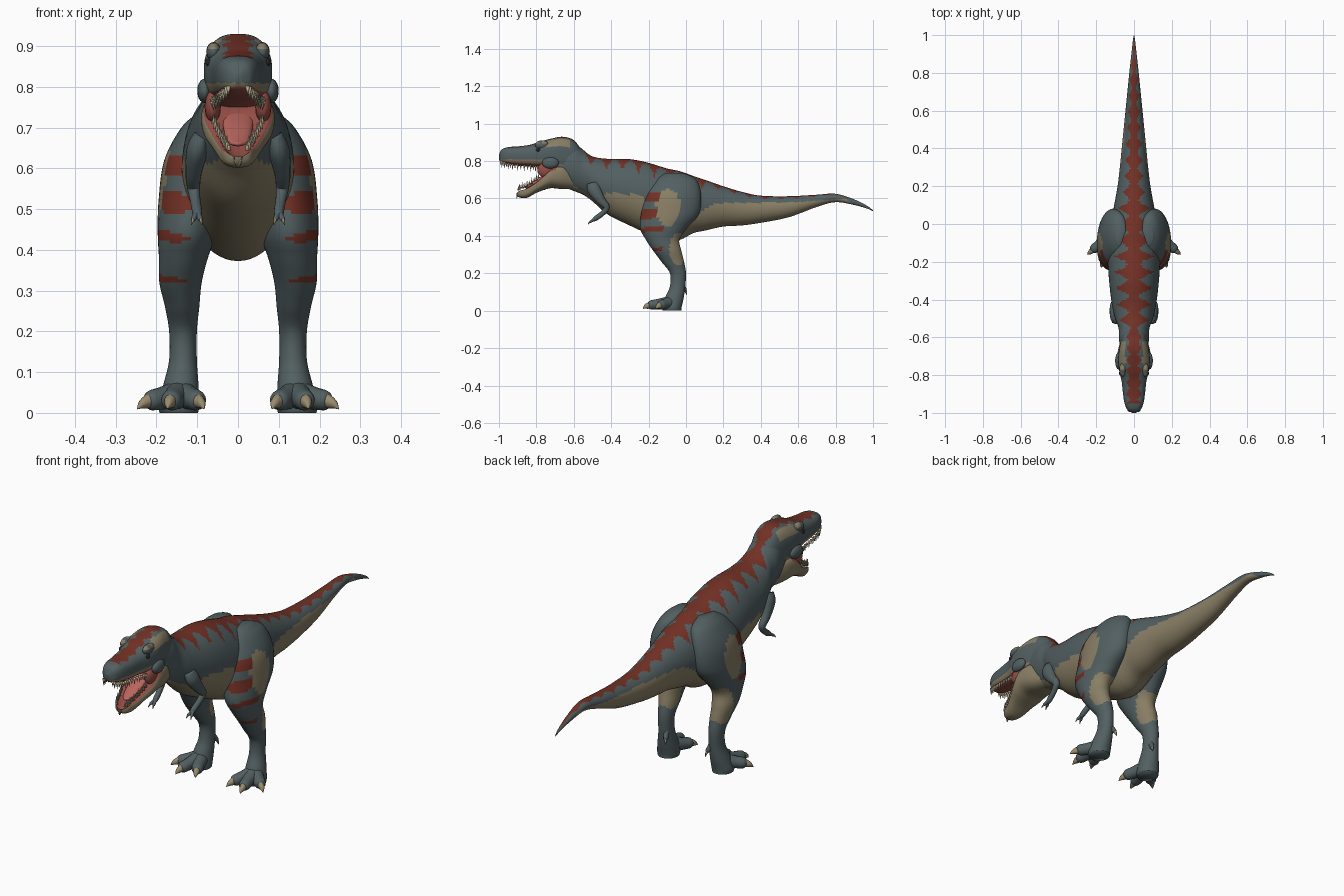
import bpy
import bmesh
import math
from mathutils import Vector, Matrix

default = bpy.data.objects.get("Cube")
if default:
    bpy.data.objects.remove(default, do_unlink=True)

PALETTE = {
    "slate_skin": (0.085, 0.115, 0.12),
    "tan_skin": (0.25, 0.21, 0.13),
    "rust_stripe": (0.17, 0.03, 0.018),
    "mouth_flesh": (0.3, 0.075, 0.06),
    "tongue_pink": (0.48, 0.13, 0.11),
    "tooth_ivory": (0.5, 0.44, 0.3),
    "claw_horn": (0.32, 0.26, 0.16),
    "eye_dark": (0.02, 0.018, 0.015),
}


def make_material(name, colour):
    material = bpy.data.materials.new(name)
    material.use_nodes = True
    rgba = (*colour, 1)
    material.diffuse_color = rgba
    shader = next(n for n in material.node_tree.nodes if n.type == "BSDF_PRINCIPLED")
    shader.inputs["Base Color"].default_value = rgba
    shader.inputs["Roughness"].default_value = 0.7
    return material


MATERIALS = {name: make_material(name, colour) for name, colour in PALETTE.items()}


def finish(name, bm, paint, mirrored=False):
    """Turn a bmesh into an object; paint is a colour name or a rule(centre, normal)."""
    bmesh.ops.recalc_face_normals(bm, faces=bm.faces[:])
    mesh = bpy.data.meshes.new(name)
    bm.to_mesh(mesh)
    bm.free()
    slots = []
    for face in mesh.polygons:
        colour = paint if isinstance(paint, str) else paint(face.center, face.normal)
        if colour not in slots:
            slots.append(colour)
            mesh.materials.append(MATERIALS[colour])
        face.material_index = slots.index(colour)
        face.use_smooth = True
    thing = bpy.data.objects.new(name, mesh)
    bpy.context.collection.objects.link(thing)
    if mirrored:
        thing.modifiers.new("Mirror", "MIRROR")
    return thing


def smooth(keys, steps):
    """Catmull-Rom samples through the key tuples."""
    samples = []
    last = len(keys) - 1
    for i in range(last):
        quad = (keys[max(i - 1, 0)], keys[i], keys[i + 1], keys[min(i + 2, last)])
        for s in range(steps):
            t = s / steps
            samples.append(tuple(
                b + 0.5 * t * (c - a + t * (2 * a - 5 * b + 4 * c - d + t * (3 * (b - c) + d - a)))
                for a, b, c, d in zip(*quad)))
    samples.append(tuple(keys[last]))
    return samples


def loft(name, keys, paint, steps=6, sides=16, tangent=None, power=1, mirrored=False, sculpt=None):
    """Skin oval rings along keys of (x, y, z, half width, half depth)."""
    rows = smooth(keys, steps)
    centres = [Vector(row[:3]) for row in rows]
    bm = bmesh.new()
    rings = []
    for i, row in enumerate(rows):
        along = tangent or (centres[min(i + 1, len(rows) - 1)] - centres[max(i - 1, 0)]).normalized()
        across = (Vector((1, 0, 0)) - along * along.x).normalized()
        depth = along.cross(across)
        ring = []
        for k in range(sides):
            turn = math.tau * k / sides
            s, c = math.sin(turn), math.cos(turn)
            s, c = math.copysign(abs(s) ** power, s), math.copysign(abs(c) ** power, c)
            point = centres[i] + across * row[3] * s + depth * row[4] * c
            if sculpt:
                point = sculpt(point, c)
            ring.append(bm.verts.new(point))
        rings.append(ring)
    for a, b in zip(rings, rings[1:]):
        for k in range(sides):
            n = (k + 1) % sides
            bm.faces.new((a[k], a[n], b[n], b[k]))
    bm.faces.new(rings[0])
    bm.faces.new(rings[-1])
    return finish(name, bm, paint, mirrored)


def section_keys(rows):
    """Convert (y, top, bottom, half width) rows to loft keys."""
    return [(0, y, (top + low) / 2, wide, (top - low) / 2) for y, top, low, wide in rows]


def ellipsoid(name, centre, radii, paint):
    bm = bmesh.new()
    place = Matrix.Translation(centre) @ Matrix.Diagonal((*radii, 1))
    bmesh.ops.create_uvsphere(bm, u_segments=16, v_segments=10, radius=1, matrix=place)
    return finish(name, bm, paint, mirrored=True)


def zigzag(value, period):
    return abs((value / period) % 1 * 2 - 1)


def inside(y, z, centre_y, centre_z, radius_y, radius_z):
    return ((y - centre_y) / radius_y) ** 2 + ((z - centre_z) / radius_z) ** 2 < 1


LENGTHWISE = Vector((0, 1, 0))

# Body, neck and tail
BELLY_LINE = [(-0.75, 0.8), (-0.62, 0.68), (-0.5, 0.61), (-0.42, 0.63), (-0.25, 0.62), (-0.05, 0.45),
              (0.03, 0.5), (0.16, 0.575), (0.6, 0.58), (0.85, 0.6), (1, 0.5)]


def belly_height(y):
    for (y1, z1), (y2, z2) in zip(BELLY_LINE, BELLY_LINE[1:]):
        if y <= y2:
            return z1 + (z2 - z1) * (y - y1) / (y2 - y1)
    return 0


def paint_body(c, n):
    spread = math.atan2(abs(n.x), n.z)
    reach = 0.75 if c.y < 0.1 else 0.5
    if spread < 0.32 + reach * zigzag(c.y, 0.085) ** 1.5:
        return "rust_stripe"
    return "tan_skin" if c.z < belly_height(c.y) else "slate_skin"


body_rows = [
    (-0.72, 0.86, 0.7, 0.05), (-0.66, 0.9, 0.665, 0.072), (-0.6, 0.9, 0.64, 0.08),
    (-0.55, 0.86, 0.62, 0.082), (-0.5, 0.825, 0.585, 0.1), (-0.42, 0.812, 0.515, 0.118),
    (-0.3, 0.81, 0.455, 0.132), (-0.2, 0.79, 0.41, 0.138), (-0.1, 0.76, 0.375, 0.135),
    (-0.03, 0.745, 0.38, 0.125), (0.04, 0.72, 0.415, 0.115), (0.1, 0.7, 0.428, 0.105),
    (0.2, 0.665, 0.45, 0.087), (0.3, 0.635, 0.456, 0.075), (0.4, 0.615, 0.47, 0.065),
    (0.55, 0.612, 0.5, 0.05), (0.7, 0.62, 0.555, 0.035), (0.8, 0.625, 0.58, 0.025),
    (0.9, 0.595, 0.565, 0.014), (0.97, 0.56, 0.545, 0.006), (1, 0.536, 0.532, 0.001)]
loft("body_and_tail", section_keys(body_rows), paint_body, steps=12, sides=56, tangent=LENGTHWISE)


# Skull with upper jaw
def paint_skull(c, n):
    if n.z < -0.6 and c.y < -0.7:
        return "mouth_flesh"
    if n.z < -0.25:
        return "tan_skin"
    if n.z > 0.15 and c.y > -0.95 and abs(c.x) < 0.02 + 0.022 * zigzag(c.y, 0.06):
        return "rust_stripe"
    if c.z > 0.875 and -0.77 < c.y < -0.62 and abs(c.x) > 0.045:
        return "tan_skin"
    return "slate_skin"


skull_rows = [
    (-1, 0.835, 0.808, 0.01), (-0.985, 0.862, 0.792, 0.034), (-0.95, 0.875, 0.782, 0.05),
    (-0.9, 0.878, 0.775, 0.058), (-0.83, 0.888, 0.77, 0.066), (-0.78, 0.905, 0.765, 0.078),
    (-0.72, 0.92, 0.75, 0.084), (-0.66, 0.93, 0.73, 0.078), (-0.6, 0.912, 0.72, 0.066),
    (-0.56, 0.86, 0.73, 0.05)]
loft("skull", section_keys(skull_rows), paint_skull, steps=8, sides=48, tangent=LENGTHWISE, power=0.75)


# Lower jaw, hollowed along its top
def hollow(point, c):
    point.z -= 0.035 * max(0, -c) ** 4
    return point


def paint_jaw(c, n):
    return "mouth_flesh" if n.z > 0.35 and c.y < -0.7 else "tan_skin"


jaw_rows = [
    (-0.905, 0.635, 0.62, 0.01), (-0.89, 0.655, 0.605, 0.032), (-0.85, 0.672, 0.604, 0.046),
    (-0.8, 0.705, 0.63, 0.066), (-0.76, 0.745, 0.645, 0.083), (-0.72, 0.785, 0.655, 0.09),
    (-0.66, 0.8, 0.65, 0.083), (-0.6, 0.78, 0.65, 0.06)]
loft("lower_jaw", section_keys(jaw_rows), paint_jaw, steps=7, sides=40, tangent=LENGTHWISE,
     power=0.8, sculpt=hollow)
loft("tongue", [(0, -0.7, 0.74, 0.04, 0.012), (0, -0.78, 0.7, 0.036, 0.013),
                (0, -0.84, 0.666, 0.026, 0.01), (0, -0.865, 0.66, 0.008, 0.004)], "tongue_pink")
ellipsoid("cheek_flesh", (0.062, -0.75, 0.752), (0.02, 0.045, 0.04), "mouth_flesh")


# Teeth follow the jaw rims
def teeth(name, rows, edge, upward, back_limit):
    bm = bmesh.new()
    flip = Matrix() if upward else Matrix.Rotation(math.pi, 4, "X")
    for i, row in enumerate(smooth(rows, 4)[3:]):
        if row[0] > back_limit:
            break
        length = 0.034 if i % 2 else 0.024
        shift = length * (0.25 if upward else -0.25)
        place = Matrix.Translation((row[3] * 0.84, row[0], row[edge] + shift)) @ flip
        bmesh.ops.create_cone(bm, segments=7, radius1=0.006, radius2=0.0005, depth=length,
                              cap_ends=True, matrix=place)
    finish(name, bm, "tooth_ivory", mirrored=True)


teeth("upper_teeth", skull_rows, 2, False, -0.79)
teeth("lower_teeth", jaw_rows, 1, True, -0.78)


# Brows, cheek flares, eyes and nostrils
def paint_brow(c, n):
    return "tan_skin" if n.z > 0.3 and zigzag(c.y, 0.04) > 0.4 else "slate_skin"


ellipsoid("brow_ridge", (0.06, -0.77, 0.886), (0.018, 0.038, 0.024), paint_brow)
ellipsoid("cheek_flare", (0.082, -0.725, 0.79), (0.018, 0.045, 0.03), "slate_skin")
ellipsoid("eye", (0.072, -0.79, 0.86), (0.008, 0.012, 0.01), "eye_dark")
ellipsoid("nostril", (0.03, -0.972, 0.848), (0.006, 0.01, 0.007), "eye_dark")


# Legs
def paint_leg(c, n):
    if n.x > 0 and inside(c.y, c.z, -0.095, 0.55, 0.065, 0.1):
        return "tan_skin"
    if inside(c.y, c.z, -0.04, 0.33, 0.05, 0.085):
        return "tan_skin"
    for height, half in ((0.61, 0.024), (0.515, 0.026), (0.43, 0.012), (0.326, 0.008)):
        slant = height + 0.12 * (c.x - 0.15)
        if c.y < -0.125 and n.x > -0.35 and abs(c.z - slant) < half * min(1, n.x + 0.5):
            return "rust_stripe"
    return "slate_skin"


leg_keys = [
    (0.07, -0.06, 0.735, 0.03, 0.05), (0.083, -0.055, 0.7, 0.056, 0.11), (0.105, -0.07, 0.62, 0.076, 0.15),
    (0.115, -0.085, 0.52, 0.08, 0.155), (0.125, -0.12, 0.44, 0.072, 0.125), (0.134, -0.125, 0.38, 0.06, 0.09),
    (0.141, -0.1, 0.32, 0.052, 0.075), (0.137, -0.07, 0.26, 0.042, 0.06), (0.135, -0.043, 0.2, 0.034, 0.043),
    (0.135, -0.045, 0.13, 0.034, 0.041), (0.14, -0.062, 0.07, 0.043, 0.05), (0.145, -0.075, 0.02, 0.05, 0.052),
    (0.145, -0.075, 0, 0.047, 0.05)]
loft("leg", leg_keys, paint_leg, steps=8, sides=40, tangent=Vector((0, 0, 1)), mirrored=True)


# Toes and fingers share one digit builder
def digit(name, root, tip, thick, claw_length, drop):
    root, tip = Vector(root), Vector(tip)
    middle = root.lerp(tip, 0.6)
    heading = (tip - root).normalized()
    claw = tip + heading * claw_length - Vector((0, 0, drop))
    loft(name, [(*root, thick * 1.3, thick * 1.3), (*middle, thick, thick),
                (*tip, thick * 0.85, thick * 0.85), (*(tip + heading * thick * 0.5), thick * 0.3, thick * 0.3)],
         "slate_skin", mirrored=True)
    loft(name + "_claw", [(*tip, thick * 0.6, thick * 0.7),
                          (*(tip.lerp(claw, 0.6) + Vector((0, 0, drop * 0.3))), thick * 0.4, thick * 0.45),
                          (*claw, 0.001, 0.001)], "claw_horn", sides=10, mirrored=True)


for label, tip in (("outer", (0.215, -0.135, 0.03)), ("middle", (0.165, -0.19, 0.03)),
                   ("inner", (0.1, -0.17, 0.03))):
    digit(label + "_toe", (0.142, -0.075, 0.045), tip, 0.028, 0.042, 0.014)
digit("rear_toe", (0.125, -0.03, 0.15), (0.112, -0.005, 0.11), 0.012, 0.02, 0.01)

# Arms
arm_keys = [
    (0.09, -0.5, 0.68, 0.02, 0.03), (0.1, -0.49, 0.645, 0.026, 0.036), (0.109, -0.455, 0.59, 0.02, 0.024),
    (0.109, -0.425, 0.553, 0.016, 0.017), (0.105, -0.445, 0.522, 0.013, 0.014),
    (0.1, -0.485, 0.492, 0.012, 0.013), (0.1, -0.5, 0.483, 0.006, 0.006)]
loft("arm", arm_keys, "slate_skin", mirrored=True)
for label, x in (("inner", 0.092), ("outer", 0.11)):
    digit(label + "_finger", (0.1, -0.485, 0.492), (x, -0.512, 0.475), 0.007, 0.014, 0.006)
